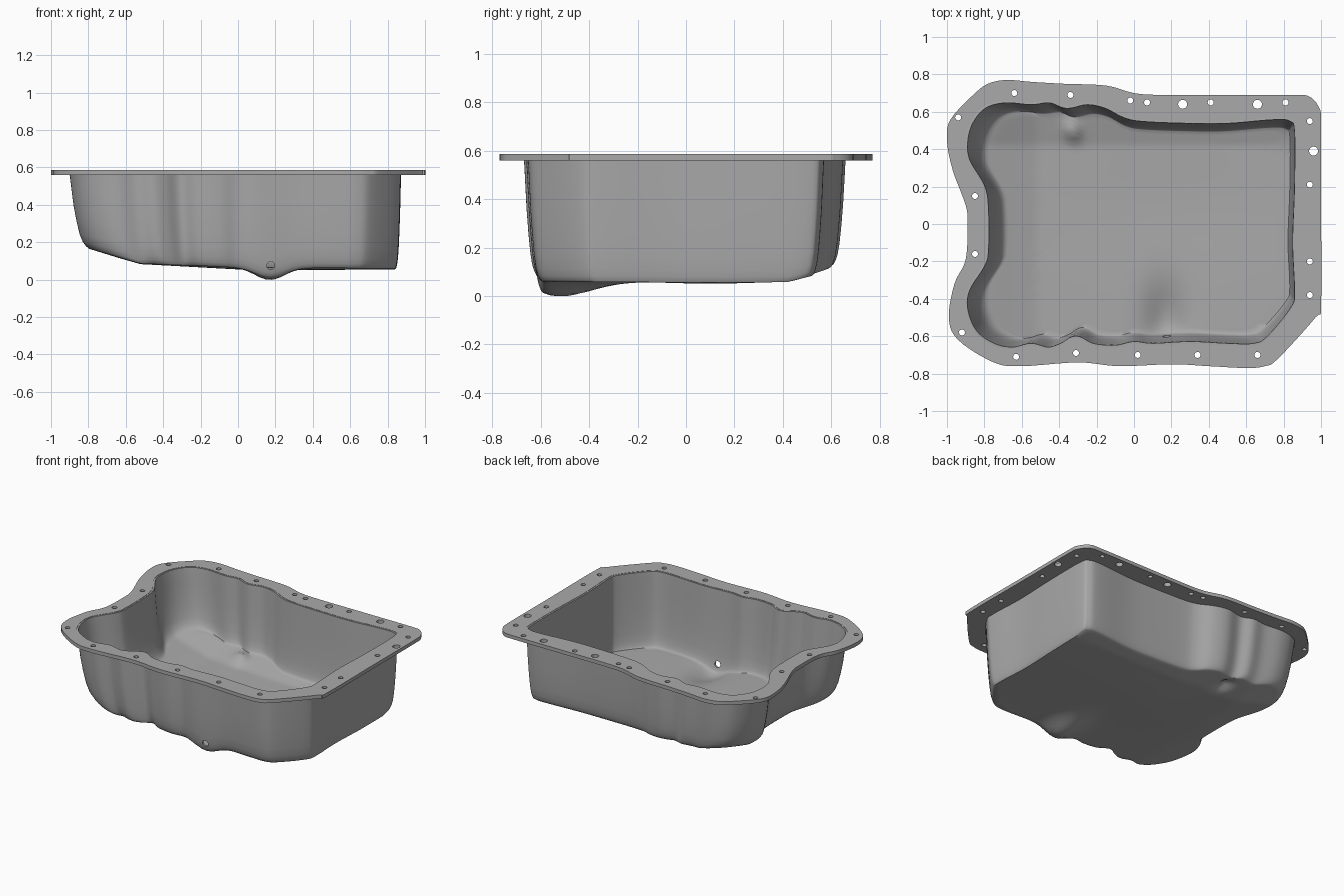
import bpy, bmesh, math
from mathutils import Vector

default = bpy.data.objects.get("Cube")
if default:
    bpy.data.objects.remove(default, do_unlink=True)

# Single cast metal colour
metal = bpy.data.materials.new("grey metal")
metal.use_nodes = True
GREY = (0.4, 0.4, 0.4, 1)
metal.diffuse_color = GREY
metal.node_tree.nodes["Principled BSDF"].inputs["Base Color"].default_value = GREY

# Plan outlines, in hundredths, clockwise from the back left lobe
FLANGE_EDGE = [(-68, 77), (-55, 76), (-38, 75), (-15, 74), (0, 70), (15, 69), (50, 69), (85, 69),
               (94, 68), (99, 62), (100, 54), (100, 10), (100, -43), (97, -50), (77, -72), (70, -76),
               (60, -77), (40, -76), (20, -75), (-8, -76), (-30, -74), (-60, -76), (-75, -74),
               (-94, -62), (-99, -50), (-96, -32), (-90, -19), (-89, 0), (-90, 10), (-97, 29),
               (-100, 45), (-98, 56), (-86, 69), (-78, 75)]
OPENING = [(-69, 66), (-55, 65), (-45, 66), (-36, 63), (-25, 65), (-15, 63), (-5, 58), (5, 56),
           (30, 55), (50, 55), (75, 57), (84, 56), (87, 50), (87, 20), (86, -10), (87, -36),
           (85, -45), (72, -61), (64, -65), (50, -65), (30, -64), (10, -65), (0, -64), (-10, -66),
           (-22, -65), (-31, -61), (-39, -65), (-46, -67), (-55, -65), (-65, -67), (-75, -65),
           (-85, -58), (-90, -46), (-89, -35), (-81, -22), (-79, -14), (-79, 8), (-81, 20),
           (-89, 34), (-90, 45), (-87, 55), (-80, 63)]
SMALL_HOLES = [(-64, 70), (-34, 69), (-2, 66), (7, 65), (41, 65), (81, 65), (94, 55), (94, 21),
               (94, -20), (94, -38), (66, -70), (34, -70), (2, -70), (-31, -69), (-63, -71),
               (-92, -58), (-85, -16), (-85, 15), (-94, 57)]
LARGE_HOLES = [(26, 64), (66, 64), (96, 39)]
RIM = 0.583


def smooth_loop(points, steps):
    """Closed Catmull-Rom curve through the points."""
    p = [Vector(q) / 100 for q in points]
    n = len(p)
    out = []
    for i in range(n):
        a, b, c, d = p[i - 1], p[i], p[(i + 1) % n], p[(i + 2) % n]
        for k in range(steps):
            t = k / steps
            out.append((b * 2 + (c - a) * t + (a * 2 - b * 5 + c * 4 - d) * t * t
                        + (b * 3 - a - c * 3 + d) * t ** 3) / 2)
    return out


def circle(centre, radius, sides=20):
    x, y = centre[0] / 100, centre[1] / 100
    return [Vector((x + radius * math.cos(i * math.tau / sides),
                    y + radius * math.sin(i * math.tau / sides))) for i in range(sides)]


def select_only(obj):
    bpy.ops.object.select_all(action="DESELECT")
    obj.select_set(True)
    bpy.context.view_layer.objects.active = obj


def finish(obj, angle):
    obj.data.materials.clear()
    obj.data.materials.append(metal)
    select_only(obj)
    bpy.ops.object.shade_smooth_by_angle(angle=math.radians(angle))


# Flange: filled flat curve with the opening and bolt holes left out
curve = bpy.data.curves.new("flange", "CURVE")
curve.dimensions = "2D"
curve.fill_mode = "BOTH"
curve.extrude = 0.0125
loops = [smooth_loop(FLANGE_EDGE, 5), smooth_loop(OPENING, 5)]
loops += [circle(c, 0.016) for c in SMALL_HOLES] + [circle(c, 0.024) for c in LARGE_HOLES]
for loop in loops:
    spline = curve.splines.new("POLY")
    spline.points.add(len(loop) - 1)
    for point, co in zip(spline.points, loop):
        point.co = (co.x, co.y, 0, 1)
    spline.use_cyclic_u = True
flange = bpy.data.objects.new("flange", curve)
flange.location.z = 0.5725
bpy.context.collection.objects.link(flange)
select_only(flange)
bpy.ops.object.convert(target="MESH")
finish(bpy.context.object, 30)


def bump(x, y, cx, cy, rx, ry):
    return math.exp(-((x - cx) / rx) ** 2 - ((y - cy) / ry) ** 2)


def floor_height(x, y):
    """Floor rises to the left and back, with a drain sump and a small boss."""
    stations = [(-0.9, 0.19), (-0.78, 0.16), (-0.63, 0.115), (-0.52, 0.085), (0, 0.065), (0.9, 0.058)]
    z = stations[-1][1]
    for (x0, z0), (x1, z1) in zip(stations, stations[1:]):
        if x0 <= x <= x1:
            z = z0 + (z1 - z0) * (x - x0) / (x1 - x0)
            break
    z += 0.25 * max(0, y - 0.42) - 0.012 * bump(x, y, 0.2, 0.1, 0.6, 0.3)
    z -= 0.066 * bump(x, y, 0.17, -0.53, 0.11, 0.2 if y > -0.53 else 0.12)
    return z + 0.035 * bump(x, y, -0.33, 0.5, 0.045, 0.05)


# Pan body: wall rings that draw inward, then floor rings closing on the middle
WALL = [(0, 1), (0.05, 0.9), (0.1, 0.78), (0.2, 0.55), (0.32, 0.36), (0.45, 0.2),
        (0.58, 0.1), (0.72, 0.045), (0.86, 0.012), (1, 0)]
FLOOR_RINGS = 22
rim_loop = smooth_loop(OPENING, 5)
bm = bmesh.new()


def drawn_in(p, t):
    """Wall draft differs on the left end, right end and long sides."""
    kx = 0.14 if p.x < 0 else 0.035
    return Vector((p.x * (1 - kx * t), p.y * (1 - 0.09 * t)))


rings = []
for inset, height in WALL:
    ring = []
    for p in rim_loop:
        q = drawn_in(p, inset)
        base = floor_height(*drawn_in(p, 1))
        ring.append(bm.verts.new((q.x, q.y, base + (RIM - base) * height)))
    rings.append(ring)
for i in range(1, FLOOR_RINGS):
    scale = 1 - i / FLOOR_RINGS
    flat = [drawn_in(p, 1) * scale for p in rim_loop]
    rings.append([bm.verts.new((q.x, q.y, floor_height(q.x, q.y))) for q in flat])
count = len(rim_loop)
for upper, lower in zip(rings, rings[1:]):
    for i in range(count):
        j = (i + 1) % count
        bm.faces.new((upper[i], upper[j], lower[j], lower[i]))
middle = bm.verts.new((0, 0, floor_height(0, 0)))
for i in range(count):
    bm.faces.new((rings[-1][i], rings[-1][(i + 1) % count], middle))
bmesh.ops.recalc_face_normals(bm, faces=bm.faces)
bm.normal_update()
if middle.normal.z > 0:
    bmesh.ops.reverse_faces(bm, faces=bm.faces)
mesh = bpy.data.meshes.new("pan_body")
bm.to_mesh(mesh)
bm.free()
body = bpy.data.objects.new("pan_body", mesh)
bpy.context.collection.objects.link(body)
shell = body.modifiers.new("sheet thickness", "SOLIDIFY")
shell.thickness = 0.012
shell.offset = -1

# Drain hole through the front of the sump
bpy.ops.mesh.primitive_cylinder_add(vertices=24, radius=0.021, depth=0.22,
                                    location=(0.175, -0.62, 0.075), rotation=(math.pi / 2, 0, 0))
cutter = bpy.context.object
cutter.name = "drain_cutter"
cutter.hide_render = True
drain = body.modifiers.new("drain hole", "BOOLEAN")
drain.operation = "DIFFERENCE"
drain.object = cutter
select_only(body)
for name in ("sheet thickness", "drain hole"):
    bpy.ops.object.modifier_apply(modifier=name)
bpy.data.objects.remove(cutter, do_unlink=True)
finish(body, 45)
